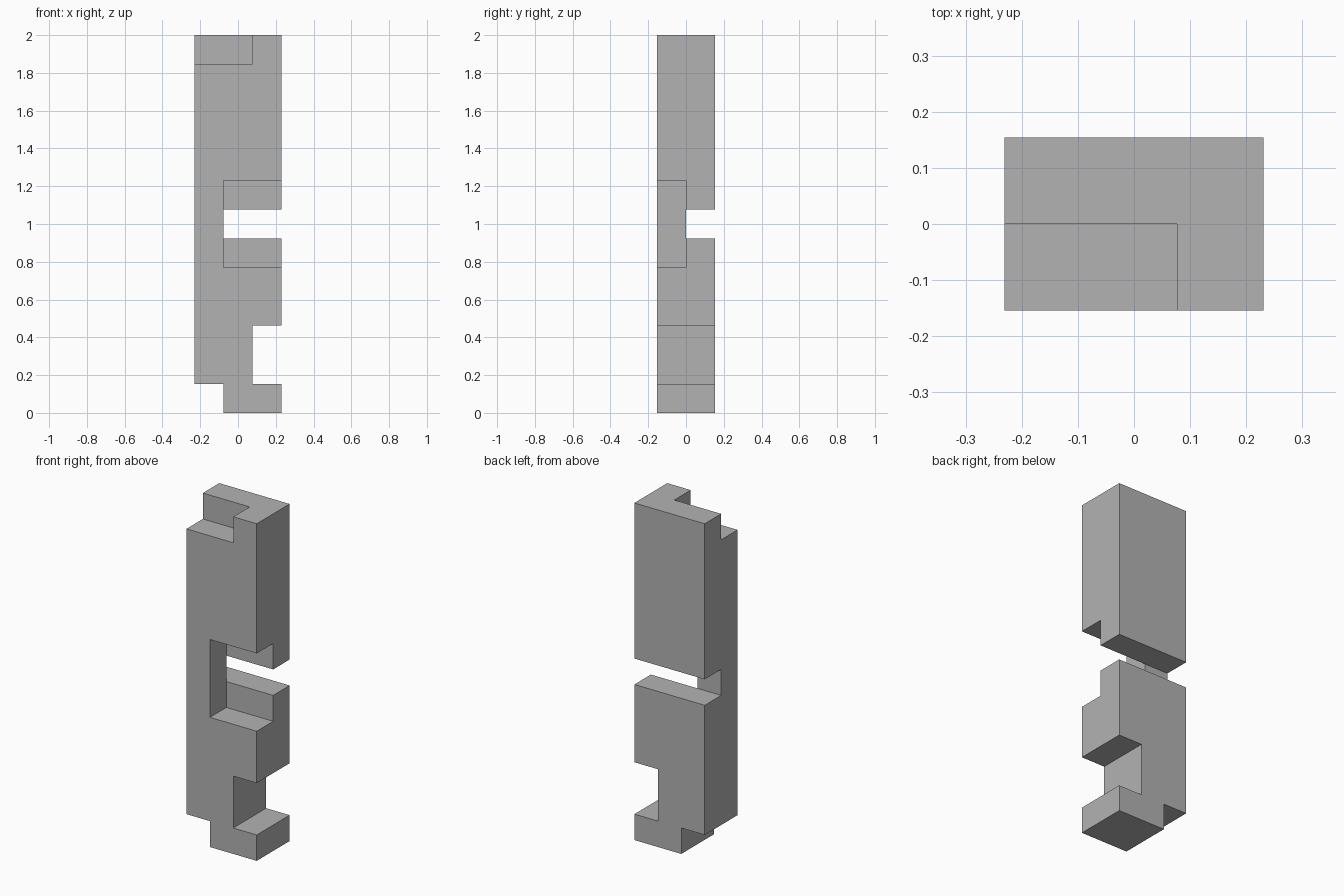
import bpy
from mathutils import Vector

# Remove the default cube
old = bpy.data.objects.get("Cube")
if old:
    bpy.data.objects.remove(old, do_unlink=True)

# The piece is laid out on a lattice: 3 wide, 2 deep, 13 high
UNIT = 2 / 13
CENTRE = Vector((1.5, 1, 0))


def box(name, low, high):
    """Box between two lattice corners."""
    low, high = Vector(low), Vector(high)
    bpy.ops.mesh.primitive_cube_add(size=1)
    obj = bpy.context.object
    obj.name = name
    for v in obj.data.vertices:
        local = Vector(a * b for a, b in zip(v.co, high - low))
        v.co = ((low + high) / 2 + local - CENTRE) * UNIT
    return obj


# Single grey material
grey = bpy.data.materials.new("plain grey")
grey.use_nodes = True
grey.diffuse_color = (0.45, 0.45, 0.45, 1)
grey.node_tree.nodes["Principled BSDF"].inputs["Base Color"].default_value = grey.diffuse_color

# Solid bar
bar = box("notched_bar", (0, 0, 0), (3, 2, 13))
bar.data.materials.append(grey)

# Notches, each running past the outer faces of the bar
notches = {
    "top_corner_notch": ((-1, -1, 12), (2, 1, 14)),
    "front_notch": ((1, -1, 5), (4, 1, 8)),
    "back_slot": ((-1, 1, 6), (4, 3, 7)),
    "lower_side_notch": ((2, -1, 1), (4, 3, 3)),
    "bottom_corner_notch": ((-1, -1, -1), (1, 3, 1)),
}
for name, (low, high) in notches.items():
    cutter = box(name, low, high)
    cutter.hide_render = True
    cutter.data.materials.append(grey)
    cut = bar.modifiers.new(name, 'BOOLEAN')
    cut.operation = 'DIFFERENCE'
    cut.solver = 'EXACT'
    cut.object = cutter
    bpy.context.view_layer.objects.active = bar
    bpy.ops.object.modifier_apply(modifier=cut.name)
    bpy.data.objects.remove(cutter, do_unlink=True)
